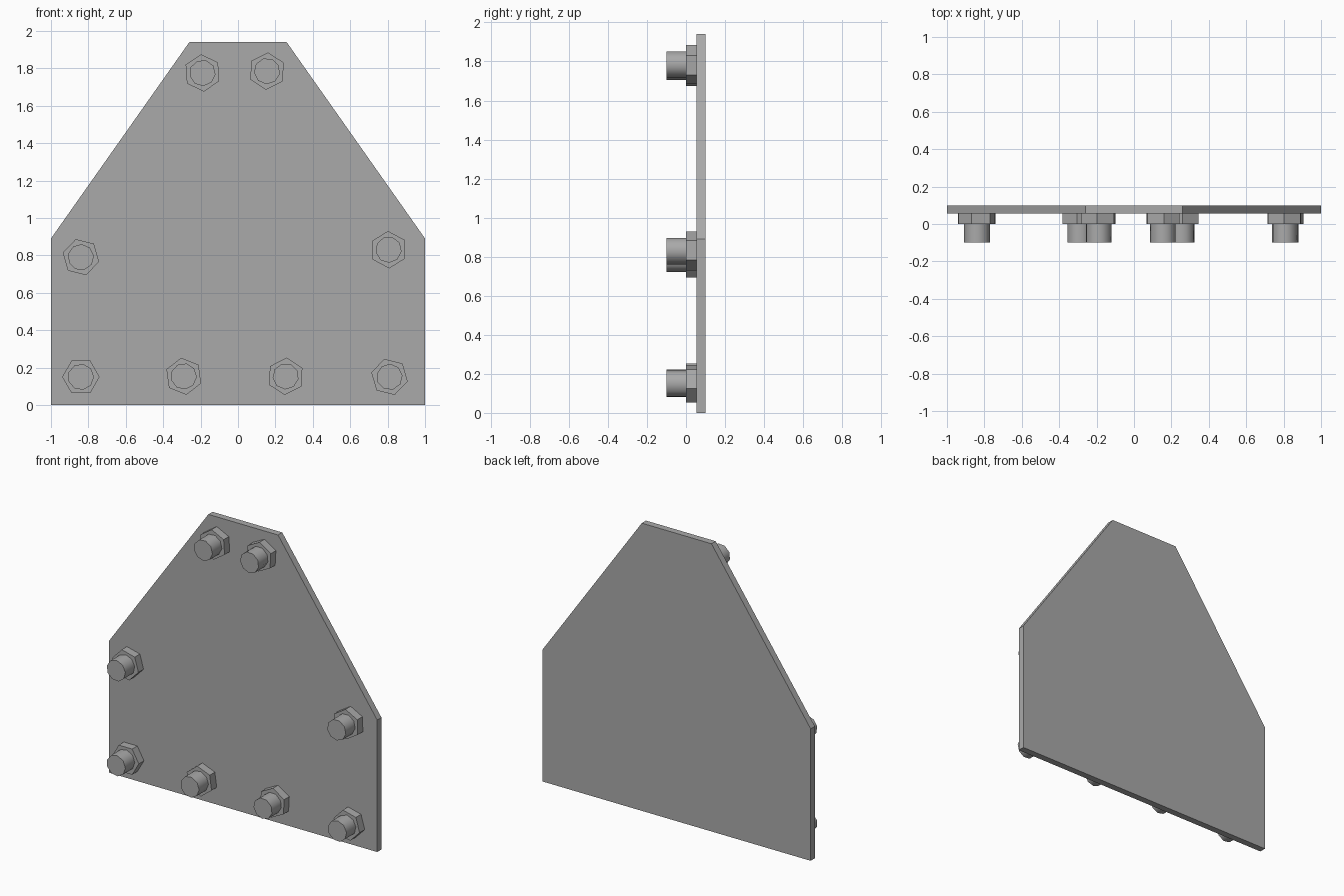
import bpy, bmesh
from math import cos, sin, pi, radians

old = bpy.data.objects.get("Cube")
if old:
    bpy.data.objects.remove(old, do_unlink=True)

steel = bpy.data.materials.new("grey_steel")
steel.use_nodes = True
GREY = (0.4, 0.4, 0.4, 1)
steel.diffuse_color = GREY
steel.node_tree.nodes["Principled BSDF"].inputs["Base Color"].default_value = GREY


def prism(name, outline, y_front, y_back, smooth=False):
    """Extrude an (x, z) outline along y."""
    bm = bmesh.new()
    face = bm.faces.new([bm.verts.new((x, y_front, z)) for x, z in outline])
    ext = bmesh.ops.extrude_face_region(bm, geom=[face], use_keep_orig=True)
    moved = [v for v in ext["geom"] if isinstance(v, bmesh.types.BMVert)]
    bmesh.ops.translate(bm, verts=moved, vec=(0, y_back - y_front, 0))
    bmesh.ops.recalc_face_normals(bm, faces=bm.faces)
    mesh = bpy.data.meshes.new(name)
    bm.to_mesh(mesh)
    bm.free()
    mesh.materials.append(steel)
    obj = bpy.data.objects.new(name, mesh)
    bpy.context.collection.objects.link(obj)
    if smooth:
        bpy.ops.object.select_all(action="DESELECT")
        obj.select_set(True)
        bpy.context.view_layer.objects.active = obj
        bpy.ops.object.shade_smooth_by_angle(angle=radians(50))
    return obj


def ring(x, z, radius, sides, turn):
    return [(x + radius * cos(turn + 2 * pi * i / sides),
             z + radius * sin(turn + 2 * pi * i / sides)) for i in range(sides)]


# Gusset plate with sloping shoulders
half = [(1, 0), (1, 0.89), (0.26, 1.94)]
prism("plate", half + [(-x, z) for x, z in reversed(half)], 0.055, 0.1)

# Bolts: centre x, centre z, turn of the nut in degrees
bolts = [
    (-0.84, 0.15, 0), (-0.29, 0.153, 38), (0.255, 0.153, 27), (0.81, 0.15, 46),
    (-0.84, 0.79, 46), (0.805, 0.83, 32), (-0.19, 1.775, 34), (0.155, 1.785, 27),
]
for i, (x, z, turn) in enumerate(bolts, 1):
    prism(f"nut_{i}", ring(x, z, 0.1, 6, radians(turn)), 0, 0.055)
    prism(f"bolt_shank_{i}", ring(x, z, 0.07, 9, radians(turn)), -0.1, 0, True)
